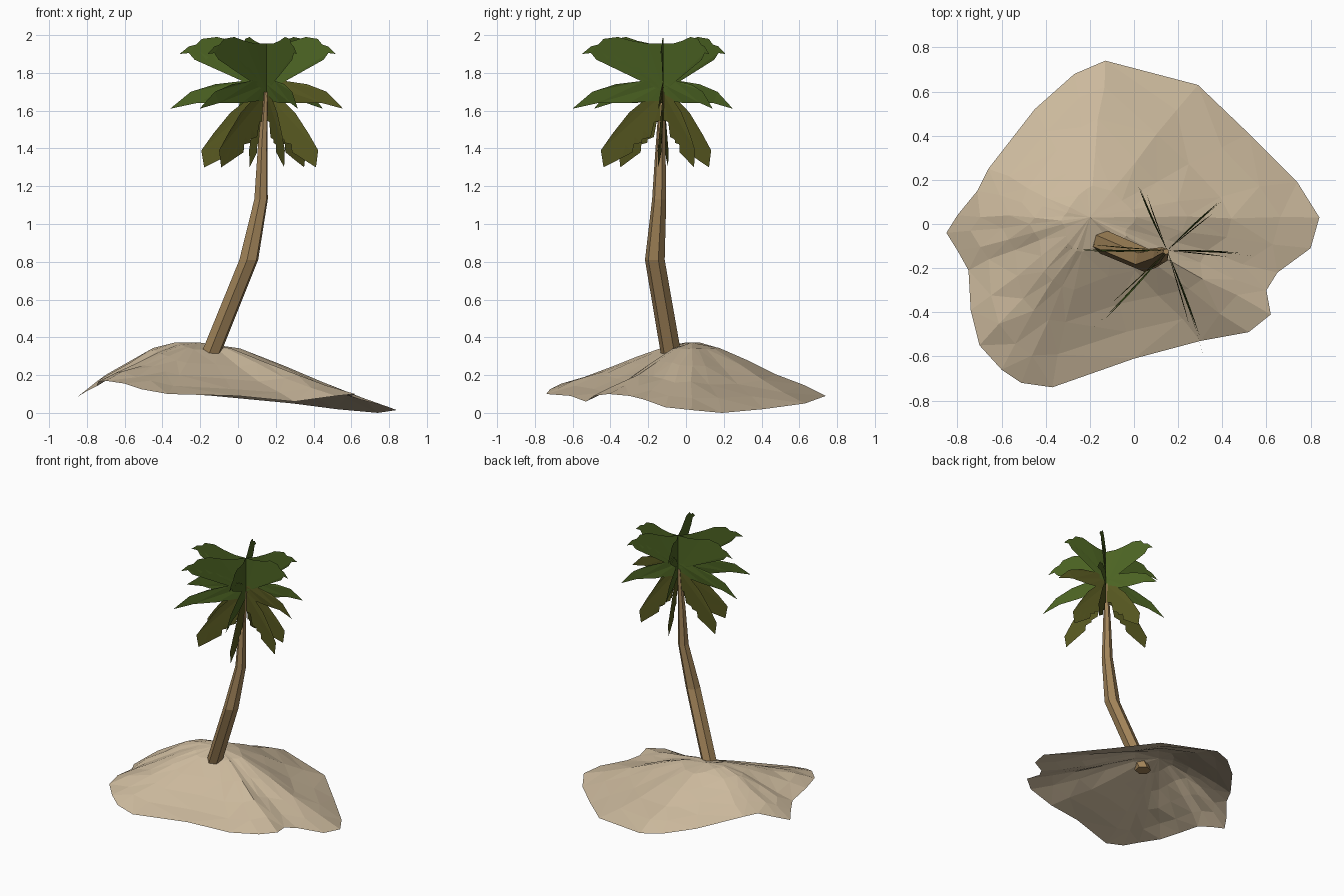
import bpy, bmesh, math, random
from mathutils import Vector

if "Cube" in bpy.data.objects:
    bpy.data.objects.remove(bpy.data.objects["Cube"])

random.seed(4)


def material(name, rgb):
    m = bpy.data.materials.new(name)
    m.diffuse_color = (*rgb, 1)
    m.use_nodes = True
    m.node_tree.nodes["Principled BSDF"].inputs["Base Color"].default_value = m.diffuse_color
    return m


SAND = material("pale sand", (0.60, 0.485, 0.335))
BARK = material("brown bark", (0.36, 0.23, 0.10))
GREEN = material("leaf green", (0.075, 0.13, 0.017))
OLIVE = material("olive leaf", (0.098, 0.10, 0.015))


def finish(bm, name, *mats):
    me = bpy.data.meshes.new(name)
    bm.to_mesh(me)
    bm.free()
    for m in mats:
        me.materials.append(m)
    ob = bpy.data.objects.new(name, me)
    bpy.context.collection.objects.link(ob)
    return ob


def bridge(bm, a, b):
    n = len(a)
    for i in range(n):
        j = (i + 1) % n
        bm.faces.new((a[i], a[j], b[j], b[i]))


# Sand mound: an open shell, its irregular rim rising in rings to the crest
rim = [(-.13, .74, .09), (.29, .63, .05), (.52, .41, .02), (.74, .19, .0), (.84, .03, .015),
       (.80, -.11, .03), (.65, -.22, .07), (.60, -.30, .09), (.62, -.41, .10),
       (.52, -.49, .09), (.30, -.53, .06), (0, -.61, .09), (-.37, -.74, .10),
       (-.51, -.72, .125), (-.60, -.66, .155), (-.70, -.55, .17), (-.74, -.39, .165),
       (-.75, -.21, .14), (-.80, -.12, .115), (-.85, -.04, .085), (-.80, .04, .12),
       (-.71, .15, .17), (-.66, .25, .17), (-.45, .52, .125), (-.27, .68, .10)]
rim.reverse()
crest = Vector((-.20, .03, .372))
rings = [(1, 0), (.82, .22), (.62, .45), (.42, .71), (.2, .94)]

bm = bmesh.new()
prev = None
for t, rise in rings:
    ring = []
    for p in rim:
        p = Vector(p)
        d = p - crest
        u = d.xy.normalized()
        # fuller to the west, hollower on the other slopes
        bulge = .17 * max(0, -u.x) ** 2 - .12 * max(0, -u.y) - .06 * max(0, u.y) - .04 * max(0, u.x)
        lift = min(1, rise + bulge * math.sin(math.pi * t))
        wob = .014 * t if t < 1 else 0
        xy = crest.xy + d.xy * t
        z = p.z + (crest.z - p.z) * lift + random.uniform(-wob, wob) * .7
        ring.append(bm.verts.new((xy.x + random.uniform(-wob, wob),
                                  xy.y + random.uniform(-wob, wob), z)))
    if prev:
        bridge(bm, prev, ring)
    prev = ring
top = bm.verts.new(crest)
for i in range(len(prev)):
    bm.faces.new((prev[i], prev[(i + 1) % len(prev)], top))
bmesh.ops.triangulate(bm, faces=bm.faces[:])
bmesh.ops.recalc_face_normals(bm, faces=bm.faces[:])
if sum(f.normal.z for f in bm.faces) < 0:
    bmesh.ops.reverse_faces(bm, faces=bm.faces[:])
finish(bm, "sand_mound", SAND)

# Trunk: six-sided bent taper, its foot poking just through the shell
path = [(-.147, -.078, .305, .055), (.057, -.165, .81, .053),
        (.122, -.142, 1.13, .038), (.13, -.135, 1.40, .027), (.145, -.125, 1.70, .014)]
bm = bmesh.new()
prev = None
for x, y, z, r in path:
    ring = [bm.verts.new((x + r * math.cos(a), y + r * math.sin(a), z))
            for a in (math.radians(60 * k + 20) for k in range(6))]
    if prev:
        bridge(bm, prev, ring)
    else:
        bm.faces.new(ring[::-1])
    prev = ring
bm.faces.new(prev)
bmesh.ops.recalc_face_normals(bm, faces=bm.faces[:])
finish(bm, "trunk", BARK)

# Fronds: upright cards (distance from the crown, height), three tiers
upper = [(0, 1.955), (.09, 1.955), (.18, 1.97), (.26, 1.99), (.34, 1.98),
         (.37, 1.95), (.41, 1.94), (.46, 1.90), (.41, 1.905), (.38, 1.87), (.35, 1.91),
         (.32, 1.87), (.29, 1.90), (.26, 1.86), (.22, 1.87), (.18, 1.83), (.14, 1.83),
         (.10, 1.78), (.07, 1.77), (0, 1.70)]
middle = [(0, 1.74), (.10, 1.76), (.27, 1.74), (.40, 1.70), (.51, 1.61),
          (.37, 1.64), (.20, 1.64), (.08, 1.65), (0, 1.65)]
lower = [(0, 1.69), (.10, 1.66), (.19, 1.59), (.28, 1.48), (.345, 1.39), (.33, 1.30),
         (.30, 1.385), (.285, 1.34), (.26, 1.42), (.23, 1.35), (.21, 1.42), (.17, 1.38),
         (.16, 1.46), (.12, 1.43), (.11, 1.50), (.07, 1.46), (.05, 1.54), (0, 1.55)]
# azimuth and reach of each of the six directions
spokes = [(-4, .80), (41, .78), (112, .78), (178, 1), (226, 1), (289, 1)]
crown = Vector((.15, -.12, 0))


def tier(name, outline, turn, mat_of):
    bm = bmesh.new()
    for k, (az, reach) in enumerate(spokes):
        a = math.radians(az + turn)
        out = Vector((math.cos(a), math.sin(a), 0)) * reach
        side = Vector((-math.sin(a), math.cos(a), 0))
        f = bm.faces.new([bm.verts.new(crown + out * r + side * .01 * math.sin(6 * r)
                                       + Vector((0, 0, z))) for r, z in outline])
        f.material_index = mat_of(k)
    bmesh.ops.triangulate(bm, faces=bm.faces[:], ngon_method='EAR_CLIP')
    finish(bm, name, GREEN, OLIVE)


tier("upper_fronds", upper, 1, lambda k: 0)
tier("middle_fronds", middle, 0, lambda k: 1 if k == 0 else 0)
tier("lower_fronds", lower, -4, lambda k: 1)
